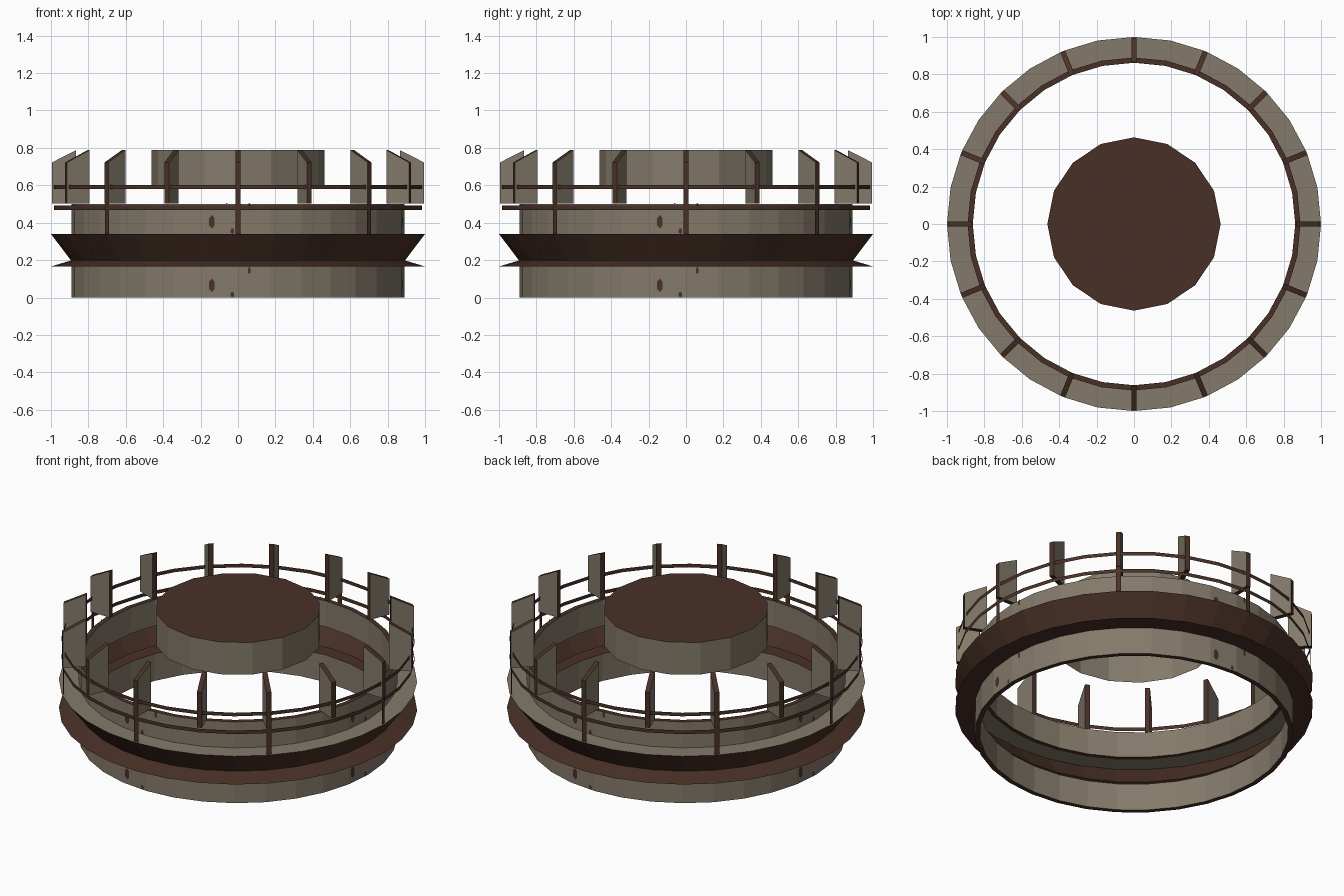
import bpy, bmesh, math
from mathutils import Matrix, Vector

if "Cube" in bpy.data.objects:
    bpy.data.objects.remove(bpy.data.objects["Cube"])


def material(name, rgb):
    m = bpy.data.materials.new(name)
    m.diffuse_color = (*rgb, 1)
    m.use_nodes = True
    m.node_tree.nodes["Principled BSDF"].inputs["Base Color"].default_value = m.diffuse_color
    return m


MATS = [material("weathered grey", (0.23, 0.195, 0.145)),
        material("rust brown", (0.066, 0.030, 0.020))]
GREY, RUST = 0, 1


def finish(name, bm):
    mesh = bpy.data.meshes.new(name)
    bm.to_mesh(mesh)
    bm.free()
    for m in MATS:
        mesh.materials.append(m)
    ob = bpy.data.objects.new(name, mesh)
    bpy.context.collection.objects.link(ob)
    return ob


def revolve(name, profile, colours, sides=32, closed=False):
    """Spin an (r, z) profile; one colour per profile segment."""
    bm = bmesh.new()
    rings = []
    for r, z in profile:
        rings.append([bm.verts.new((r * math.cos(2 * math.pi * i / sides),
                                    r * math.sin(2 * math.pi * i / sides), z))
                      for i in range(sides)])
    for s, c in enumerate(colours):
        a, b = rings[s], rings[(s + 1) % len(rings)]
        for i in range(sides):
            j = (i + 1) % sides
            bm.faces.new((a[i], a[j], b[j], b[i])).material_index = c
    return bm, rings, name


def ring(*args, **kw):
    bm, _, name = revolve(*args, **kw)
    return finish(name, bm)


# Lower and upper walls: grey sides, rusty rims
for name, z0, z1 in (("lower_wall", 0.0, 0.167), ("upper_wall", 0.34, 0.5)):
    ring(name, [(0.89, z0), (0.89, z1), (0.862, z1), (0.862, z0)],
         [GREY, RUST, GREY, RUST])

# Notched flange shell between the walls, grey deck on top
ring("flange", [(0.885, 0.166), (1.0, 0.166), (0.893, 0.198), (1.0, 0.34)],
     [RUST, RUST, RUST])
ring("flange_deck", [(1.0, 0.34), (0.885, 0.34)], [GREY])

# Thin ribbon rails
for name, z in (("lower_rail", 0.48), ("upper_rail", 0.59)):
    ring(name, [(0.985, z - 0.011), (0.985, z + 0.011)], [RUST])

# Central drum, open underneath with a rusty lid
bm, rings, name = revolve("central_drum", [(0.463, 0.59), (0.463, 0.788)], [GREY], sides=16)
bm.faces.new(rings[1]).material_index = RUST
finish(name, bm)

# Radial fins with sloped tops, grey sides and rusty edges
FIN = [(0.865, 0.503), (0.995, 0.503), (0.995, 0.722), (0.865, 0.788)]
T = 0.014
bm = bmesh.new()
for k in range(16):
    rot = Matrix.Rotation(math.tau * k / 16, 3, 'Z')
    left = [bm.verts.new(rot @ Vector((r, T, z))) for r, z in FIN]
    right = [bm.verts.new(rot @ Vector((r, -T, z))) for r, z in FIN]
    bm.faces.new(left[::-1])
    bm.faces.new(right)
    for i in range(4):
        j = (i + 1) % 4
        bm.faces.new((right[j], right[i], left[i], left[j])).material_index = RUST
finish("fins", bm)

# Thin posts carrying every second fin down to the deck
bm = bmesh.new()
for k in range(8):
    rot = Matrix.Rotation(math.tau * k / 8, 3, 'Z')
    quad = [(0.99, -T, 0.34), (0.99, T, 0.34), (0.99, T, 0.505), (0.99, -T, 0.505)]
    bm.faces.new([bm.verts.new(rot @ Vector(p)) for p in quad]).material_index = RUST
finish("posts", bm)

# Rust spots on the walls: (offset along wall, height, half width, half height)
SPOTS = [(-0.14, 0.065, 0.018, 0.036), (-0.03, 0.015, 0.01, 0.016),
         (0.06, 0.145, 0.009, 0.02)]
bm = bmesh.new()
facet = math.pi / 32
for turn in range(4):
    for z0 in (0.0, 0.34):
        for x, z, w, h in SPOTS:
            side = math.copysign(1, x)
            # local frame of the wall facet beside the front centre line
            rot = Matrix.Rotation(math.tau * turn / 4 + side * facet, 3, 'Z')
            u = x - side * 0.087
            y = -0.89 * math.cos(facet) - 0.003
            pts = [(u + w * math.sin(a), y, z0 + z - h * math.cos(a))
                   for a in (math.tau * i / 6 for i in range(6))]
            bm.faces.new([bm.verts.new(rot @ Vector(p)) for p in pts]).material_index = RUST
finish("rust_spots", bm)
